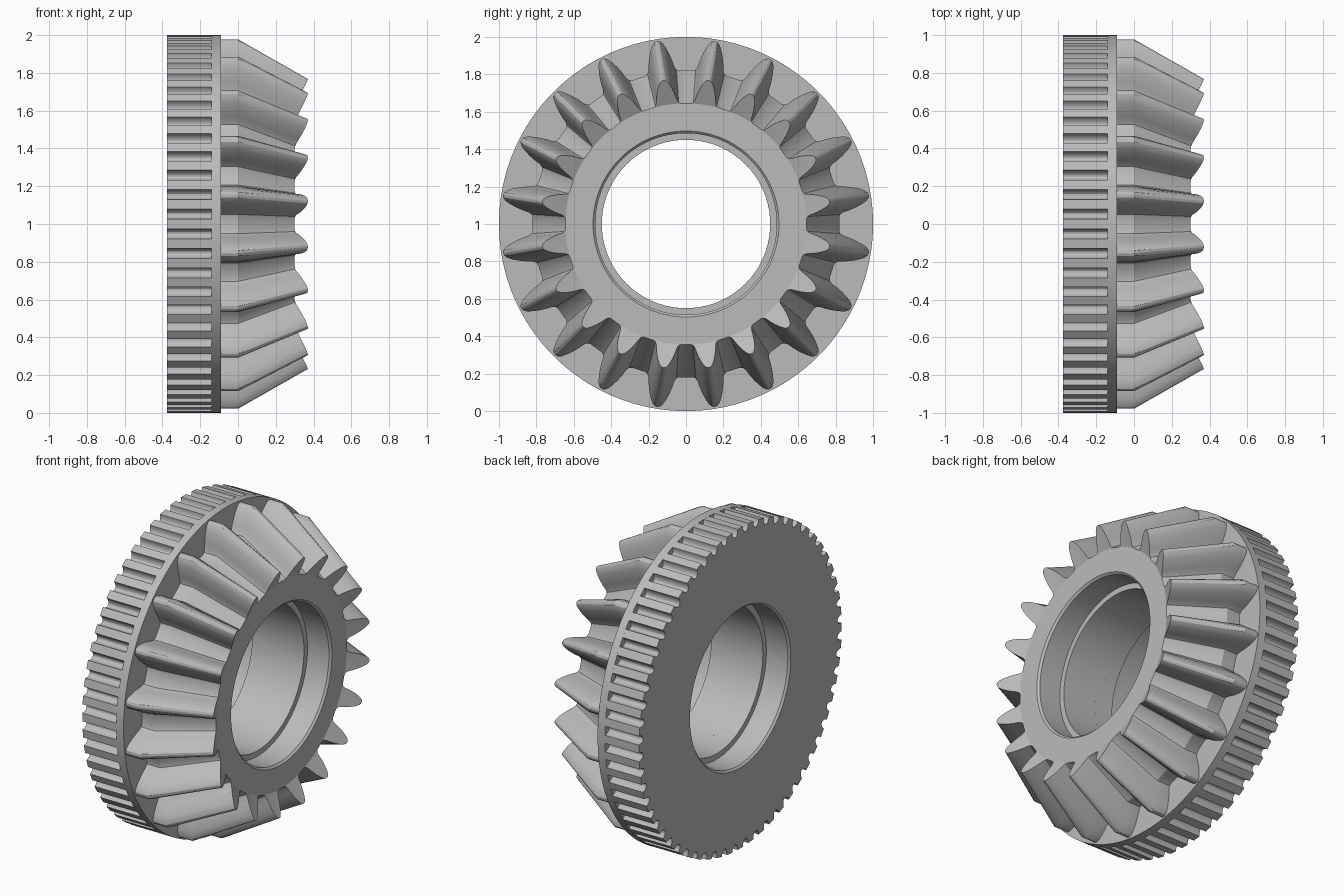
import bpy, bmesh
from math import pi, sin, cos, radians

cube = bpy.data.objects.get("Cube")
if cube:
    bpy.data.objects.remove(cube)

steel = bpy.data.materials.new("plain_grey_steel")
steel.use_nodes = True
GREY = (0.5, 0.5, 0.5, 1)
steel.diffuse_color = GREY
steel.node_tree.nodes["Principled BSDF"].inputs["Base Color"].default_value = GREY


def loft(name, rings):
    """Closed solid around the x axis; every ring is a list of (x, radius, angle)."""
    bm = bmesh.new()
    loops = [[bm.verts.new((x, r * sin(a), 1 + r * cos(a))) for x, r, a in ring]
             for ring in rings]
    for i, lower in enumerate(loops):
        upper = loops[(i + 1) % len(loops)]
        for j in range(len(lower)):
            k = (j + 1) % len(lower)
            bm.faces.new((lower[j], lower[k], upper[k], upper[j]))
    bmesh.ops.remove_doubles(bm, verts=bm.verts, dist=1e-5)
    bmesh.ops.recalc_face_normals(bm, faces=bm.faces)
    mesh = bpy.data.meshes.new(name)
    bm.to_mesh(mesh)
    bm.free()
    mesh.materials.append(steel)
    obj = bpy.data.objects.new(name, mesh)
    bpy.context.collection.objects.link(obj)
    bpy.ops.object.select_all(action='DESELECT')
    obj.select_set(True)
    bpy.context.view_layer.objects.active = obj
    bpy.ops.object.shade_smooth_by_angle(angle=radians(24))


def circle(x, r, angles):
    return [(x, r, a) for a in angles]


# Shared lengthwise positions and bore radii
BACK, BELT_END, FLANGE_END, HUB = -0.375, -0.14, -0.09, 0.30
LIP, COUNTERBORE, CHAMFER = 0.45, 0.485, 0.497

# Belt ring: round grooves between flat-topped teeth
GROOVES, DEPTH, HALF = 60, 0.042, radians(1.55)
groove = []
for i in range(GROOVES):
    mid = (i + 0.5) * 2 * pi / GROOVES
    for s in range(11):
        t = pi * s / 10
        groove.append((1 - DEPTH * sin(t), mid - HALF * cos(t)))
angles = [a for r, a in groove]
loft("belt_ring", [
    [(BACK, r, a) for r, a in groove],
    [(BELT_END, r, a) for r, a in groove],
    circle(BELT_END, LIP, angles),
    circle(-0.215, LIP, angles),
    circle(-0.215, COUNTERBORE, angles),
    circle(BACK + 0.012, COUNTERBORE, angles),
    circle(BACK, CHAMFER, angles),
])

# Flange disc
round_angles = [2 * pi * i / 180 for i in range(180)]
loft("flange", [circle(x, r, round_angles) for x, r in
                ((BELT_END, 1), (FLANGE_END, 1), (FLANGE_END, LIP), (BELT_END, LIP))])

# Bevel gear: half tooth as (width share, height share)
TEETH = 20
half_tooth = [(1.35, 0), (1.12, 0.04), (1, 0.14), (0.92, 0.32), (0.78, 0.54),
              (0.58, 0.76), (0.4, 0.9), (0.2, 0.98)]
tooth = ([(-w, h) for w, h in half_tooth] + [(0, 1)] + half_tooth[::-1])


def tooth_ring(root, tip, half_width):
    """Tooth outline between a root and a tip point, each given as (x, radius)."""
    ring = []
    for i in range(TEETH):
        mid = (i + 0.5) * 2 * pi / TEETH
        for w, h in tooth:
            x = root[0] + (tip[0] - root[0]) * h
            r = root[1] + (tip[1] - root[1]) * h
            ring.append((x, r, mid + w * half_width / r))
        ring.append((root[0], root[1], mid + pi / TEETH))
    return ring


heel = tooth_ring((0, 0.82), (0, 0.99), 0.07)
toe = tooth_ring((HUB, 0.645), (0.37, 0.777), 0.056)
angles = [a for x, r, a in toe]
loft("bevel_gear", [
    [(FLANGE_END, r, a) for x, r, a in heel],
    heel,
    toe,
    circle(HUB, 0.645, angles),
    circle(HUB, CHAMFER, angles),
    circle(HUB - 0.012, COUNTERBORE, angles),
    circle(0.14, COUNTERBORE, angles),
    circle(0.14, LIP, angles),
    circle(FLANGE_END, LIP, angles),
])
